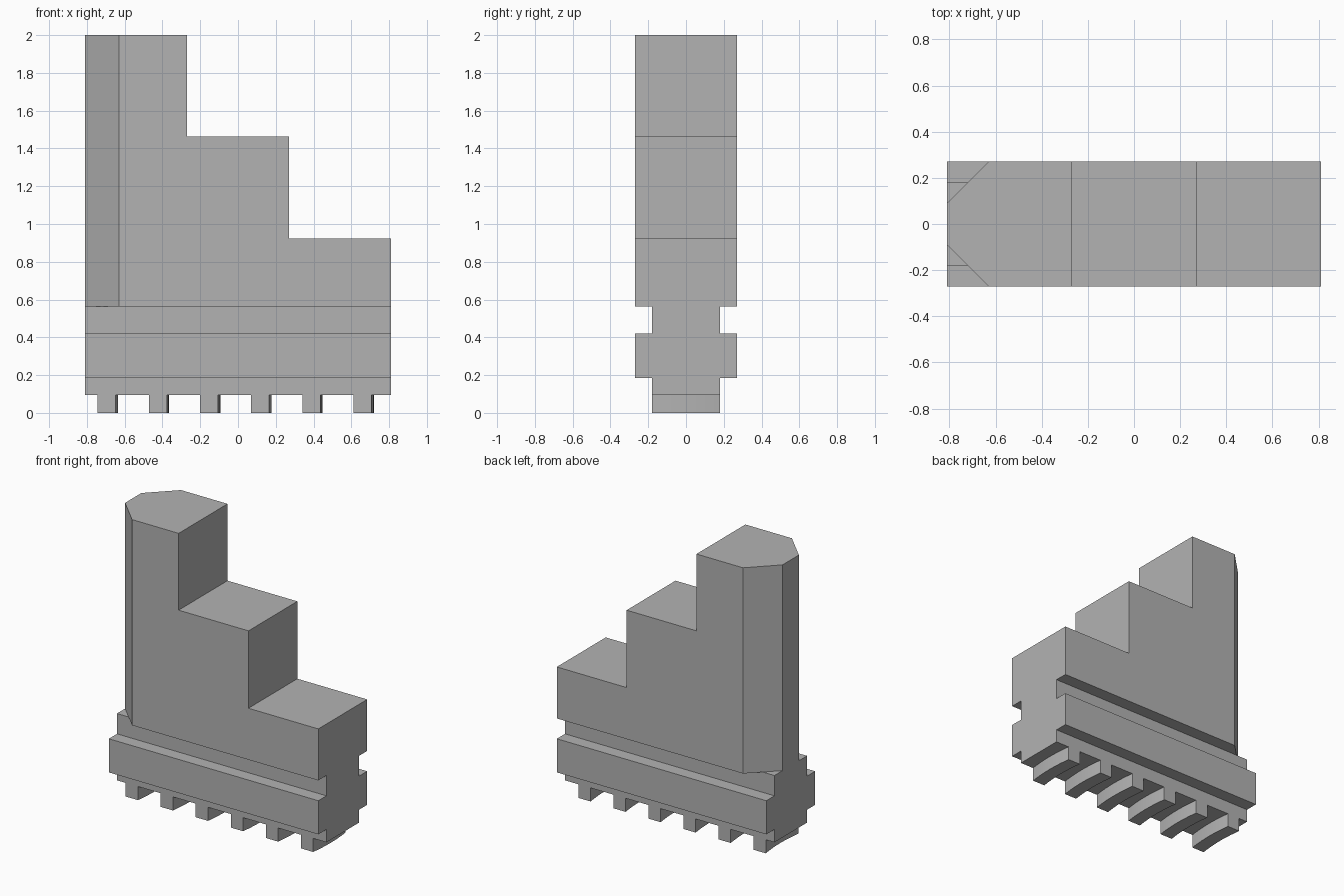
import bpy, bmesh, math
from mathutils import Vector

cube = bpy.data.objects.get("Cube")
if cube:
    bpy.data.objects.remove(cube)

LENGTH = 1.62            # along x
WIDE, NARROW = 0.27, 0.18  # half widths along y
TOOTH_H, RAIL_LOW, RAIL_HIGH, NECK_TOP = 0.095, 0.185, 0.42, 0.562

steel = bpy.data.materials.new("steel_grey")
steel.use_nodes = True
steel.diffuse_color = (0.45, 0.45, 0.45, 1)
steel.node_tree.nodes["Principled BSDF"].inputs["Base Color"].default_value = steel.diffuse_color


def extrude_profile(points, offset):
    """Closed solid made by sweeping a planar outline along a vector."""
    bm = bmesh.new()
    face = bm.faces.new([bm.verts.new(p) for p in points])
    swept = bmesh.ops.extrude_face_region(bm, geom=[face])["geom"]
    bmesh.ops.translate(bm, vec=offset,
                        verts=[g for g in swept if isinstance(g, bmesh.types.BMVert)])
    if face.is_valid and not all(len(e.link_faces) == 2 for e in face.edges):
        bm.faces.remove(face)
    return bm


def finish(name, bm):
    bmesh.ops.recalc_face_normals(bm, faces=bm.faces)
    mesh = bpy.data.meshes.new(name)
    bm.to_mesh(mesh)
    bm.free()
    mesh.materials.append(steel)
    obj = bpy.data.objects.new(name, mesh)
    bpy.context.collection.objects.link(obj)
    return obj


# Grooved base: mirrored cross-section swept along the length
half = [(NARROW, TOOTH_H), (NARROW, RAIL_LOW), (WIDE, RAIL_LOW),
        (WIDE, RAIL_HIGH), (NARROW, RAIL_HIGH), (NARROW, NECK_TOP)]
section = half + [(-y, z) for y, z in reversed(half)]
finish("guide_base", extrude_profile([(-LENGTH / 2, y, z) for y, z in section],
                                     Vector((LENGTH, 0, 0))))

# Stepped block: three equal treads, tall end chamfered in plan
x0, tread = -LENGTH / 2, LENGTH / 3
outline = [(x0, NECK_TOP)]
for i, top in enumerate((2.0, 1.463, 0.922)):
    outline += [(x0 + i * tread, top), (x0 + (i + 1) * tread, top)]
outline.append((-x0, NECK_TOP))
bm = extrude_profile([(x, -WIDE, z) for x, z in outline], Vector((0, 2 * WIDE, 0)))
corners = [e for e in bm.edges
           if all(abs(v.co.x - x0) < 1e-4 for v in e.verts)
           and abs(e.verts[0].co.y - e.verts[1].co.y) < 1e-4]
bmesh.ops.bevel(bm, geom=corners, offset=0.18, segments=1, affect='EDGES')
finish("stepped_jaw", bm)

# Curved scroll teeth under the base, bowed toward +x
TEETH, PITCH, TOOTH_W, RADIUS, SEGMENTS = 6, 0.271, 0.095, 1.2, 10


def arc(x_end, radius):
    sag_base = math.sqrt(radius ** 2 - NARROW ** 2)
    ys = [NARROW * (2 * i / SEGMENTS - 1) for i in range(SEGMENTS + 1)]
    return [(x_end + math.sqrt(radius ** 2 - y * y) - sag_base, y, 0) for y in ys]


for i in range(TEETH):
    x = -0.743 + i * PITCH
    plan = arc(x + TOOTH_W, RADIUS + TOOTH_W) + arc(x, RADIUS)[::-1]
    tooth = finish(f"scroll_tooth_{i + 1}", extrude_profile(plan, Vector((0, 0, TOOTH_H))))
    bpy.ops.object.select_all(action='DESELECT')
    tooth.select_set(True)
    bpy.context.view_layer.objects.active = tooth
    bpy.ops.object.shade_smooth_by_angle(angle=math.radians(30))
